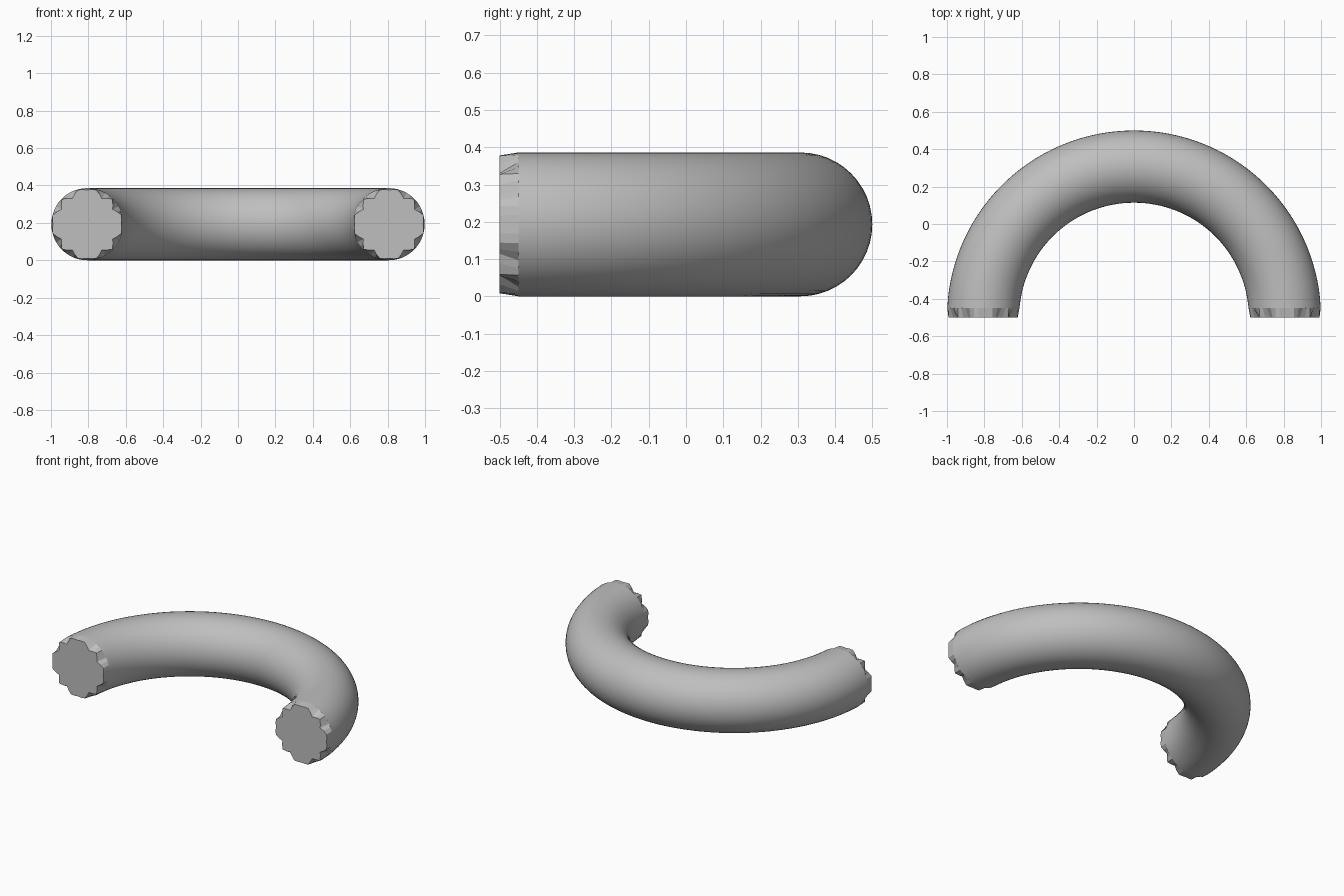
import bpy
import bmesh
from math import sin, cos, pi, asin

cube = bpy.data.objects.get("Cube")
if cube:
    bpy.data.objects.remove(cube, do_unlink=True)

TUBE = 0.193          # tube radius
BEND = 1 - TUBE       # radius of the bend's centre line
BASE_Y = -0.5         # plane of the two cut ends
TOOTH = 0.05          # depth of the chipped ends
SIDES, STEPS = 48, 64

# Plain grey material
grey = bpy.data.materials.new("light grey")
grey.use_nodes = True
colour = (0.52, 0.52, 0.52, 1)
grey.diffuse_color = colour
grey.node_tree.nodes["Principled BSDF"].inputs["Base Color"].default_value = colour


def tooth_radius(k):
    """Radius of the chipped outline at corner k of 24."""
    if k % 2:
        return 0.19
    return 0.183 if k % 6 == 0 else 0.158


def end_radius(i):
    """Outline radius at a tube side, halfway between corners when odd."""
    return (tooth_radius(i // 2) + tooth_radius((i + 1) // 2)) / 2


bm = bmesh.new()
angles = [2 * pi * i / SIDES for i in range(SIDES)]


def end_ring(side):
    return [bm.verts.new((side * (BEND + end_radius(i) * cos(a)), BASE_Y,
                          TUBE + end_radius(i) * sin(a)))
            for i, a in enumerate(angles)]


def bend_ring(step):
    start = asin(TOOTH / BEND)
    t = start + (pi - 2 * start) * step / STEPS
    ring = []
    for a in angles:
        r = BEND + TUBE * cos(a)
        y = BASE_Y + r * sin(t)
        if step in (0, STEPS):
            y = BASE_Y + TOOTH
        ring.append(bm.verts.new((r * cos(t), y, TUBE + TUBE * sin(a))))
    return ring


# Curved tube with a chipped band and a flat cap at each end
rings = [end_ring(1)] + [bend_ring(s) for s in range(STEPS + 1)] + [end_ring(-1)]
for n, (a, b) in enumerate(zip(rings, rings[1:])):
    for i in range(SIDES):
        j = (i + 1) % SIDES
        face = bm.faces.new((a[i], a[j], b[j], b[i]))
        face.smooth = 0 < n < len(rings) - 2
bm.faces.new(rings[0])
bm.faces.new(rings[-1])
bmesh.ops.recalc_face_normals(bm, faces=bm.faces)

mesh = bpy.data.meshes.new("curved_tube")
bm.to_mesh(mesh)
bm.free()
mesh.materials.append(grey)
tube = bpy.data.objects.new("curved_tube", mesh)
bpy.context.collection.objects.link(tube)
